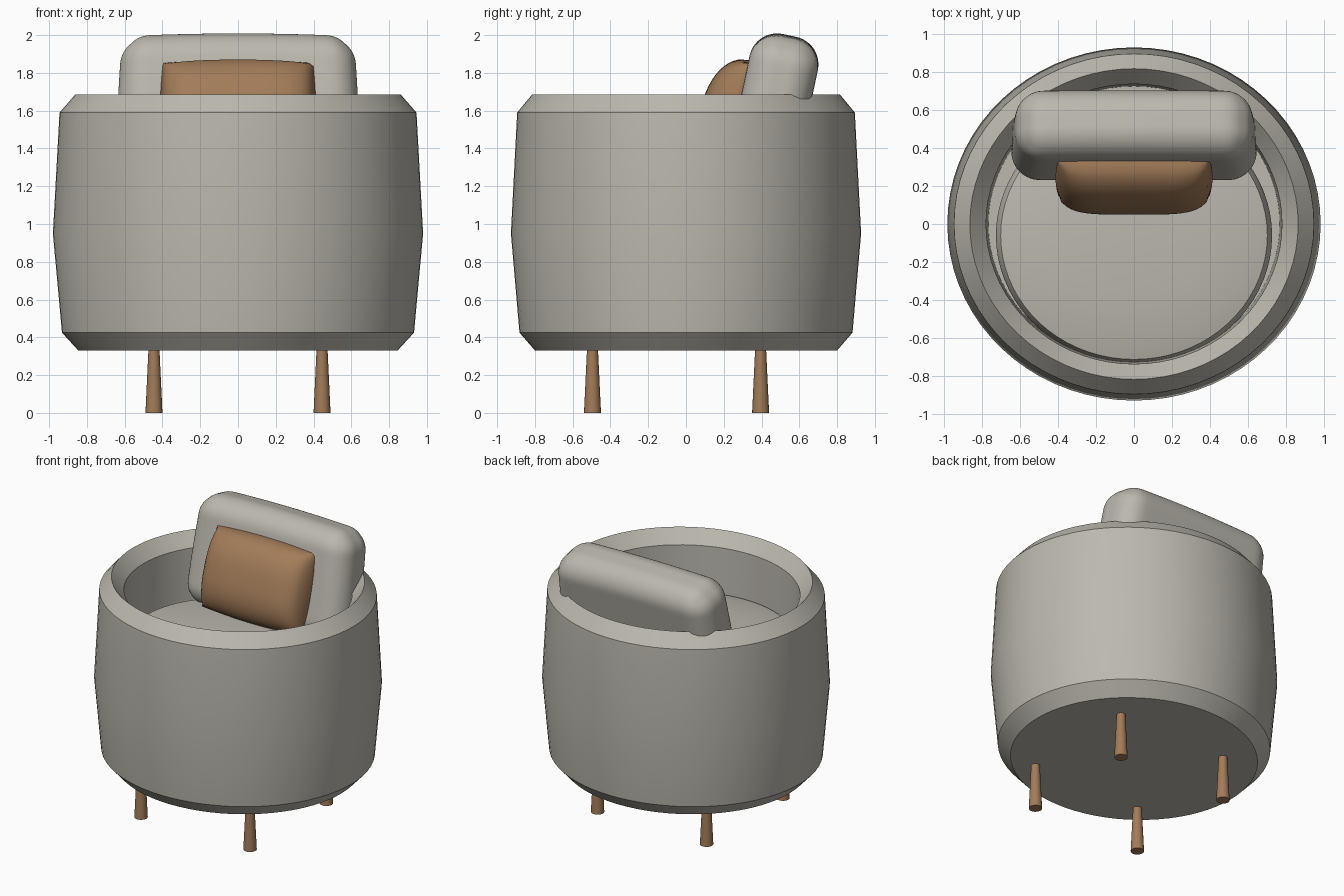
import bpy, bmesh, math
from mathutils import Matrix, Vector

if "Cube" in bpy.data.objects:
    bpy.data.objects.remove(bpy.data.objects["Cube"])


def material(name, rgb):
    m = bpy.data.materials.new(name)
    m.diffuse_color = (*rgb, 1)
    m.use_nodes = True
    m.node_tree.nodes["Principled BSDF"].inputs["Base Color"].default_value = m.diffuse_color
    return m


GREY = material("warm grey fabric", (0.50, 0.48, 0.43))
BROWN = material("tan wood and leather", (0.36, 0.20, 0.10))


def finish(name, bm, mat, angle=30):
    bmesh.ops.recalc_face_normals(bm, faces=bm.faces)
    me = bpy.data.meshes.new(name)
    bm.to_mesh(me)
    bm.free()
    ob = bpy.data.objects.new(name, me)
    bpy.context.collection.objects.link(ob)
    me.materials.append(mat)
    bpy.ops.object.select_all(action='DESELECT')
    ob.select_set(True)
    bpy.context.view_layer.objects.active = ob
    bpy.ops.object.shade_smooth_by_angle(angle=math.radians(angle))
    return ob


def lathe(name, profile, mat, centre=(0, 0), y_scale=1.0, n=72):
    """Spin (radius, z) points about z, closing the poles."""
    bm = bmesh.new()
    rings = []
    for r, z in profile:
        count = 1 if r == 0 else n
        rings.append([bm.verts.new((centre[0] + r * math.cos(2 * math.pi * i / n),
                                    centre[1] + r * y_scale * math.sin(2 * math.pi * i / n), z))
                      for i in range(count)])
    for a, b in zip(rings, rings[1:]):
        for i in range(n):
            j = (i + 1) % n
            if len(a) == 1:
                bm.faces.new((a[0], b[j], b[i]))
            elif len(b) == 1:
                bm.faces.new((a[i], a[j], b[0]))
            else:
                bm.faces.new((a[i], a[j], b[j], b[i]))
    return finish(name, bm, mat)


def shaped_box(name, shape, mat, centre, tilt, cuts=32):
    """Subdivided -1..1 cube, reshaped by a function, then leaned back."""
    bm = bmesh.new()
    bmesh.ops.create_cube(bm, size=2)
    bmesh.ops.subdivide_edges(bm, edges=bm.edges[:], cuts=cuts, use_grid_fill=True)
    for v in bm.verts:
        v.co = shape(v.co.copy())
    bmesh.ops.remove_doubles(bm, verts=bm.verts, dist=0.0005)
    bm.transform(Matrix.Translation(centre) @ Matrix.Rotation(-math.radians(tilt), 4, 'X'))
    return finish(name, bm, mat, 50)


# Tub body: outer shell, ridge rim, inner wall and floor
lathe("tub_body", [(0, 0.33), (0.845, 0.33), (0.932, 0.425), (0.98, 0.95), (0.945, 1.59),
                   (0.862, 1.685), (0.777, 1.59), (0.765, 1.12), (0, 1.12)], GREY, y_scale=0.946)

# Seat cushion with a gently domed top
lathe("seat_cushion", [(0, 1.10), (0.70, 1.10), (0.725, 1.16), (0.725, 1.20), (0.70, 1.26),
                       (0.60, 1.282), (0.40, 1.30), (0.20, 1.309), (0, 1.312)],
      GREY, centre=(0, -0.06), y_scale=0.93)


# Backrest: rounded slab with a slight crown
def backrest_shape(p):
    half, r = Vector((0.645, 0.185, 0.40)), 0.15
    q = Vector([p[i] * half[i] for i in range(3)])
    inner = Vector([max(-(half[i] - r), min(half[i] - r, q[i])) for i in range(3)])
    q = inner + (q - inner).normalized() * r
    q.x *= 1 - 0.05 * (p.z * 0.5 + 0.5) ** 2
    q.z *= 1 - 0.04 * p.x ** 2
    return q


shaped_box("backrest", backrest_shape, GREY, (0, 0.465, 1.607), 12)


# Throw pillow: thin at the seams, full in the middle
def pillow_shape(p):
    full = max(0, 1 - abs(p.x) ** 5) ** 0.5 * max(0, 1 - abs(p.z) ** 2.6) ** 0.55
    return Vector((p.x * (0.412 - 0.015 * p.z ** 2),
                   p.y * (0.006 + 0.165 * full),
                   p.z * (0.298 - 0.018 * p.x ** 2)))


shaped_box("throw_pillow", pillow_shape, BROWN, (0, 0.245, 1.585), 19)

# Four legs flaring toward the floor
for side, x in (("left", -0.445), ("right", 0.445)):
    for end, y in (("front", -0.495), ("back", 0.395)):
        lathe(f"{end}_{side}_leg", [(0, 0), (0.045, 0), (0.029, 0.34), (0, 0.34)],
              BROWN, centre=(x, y), n=20)
